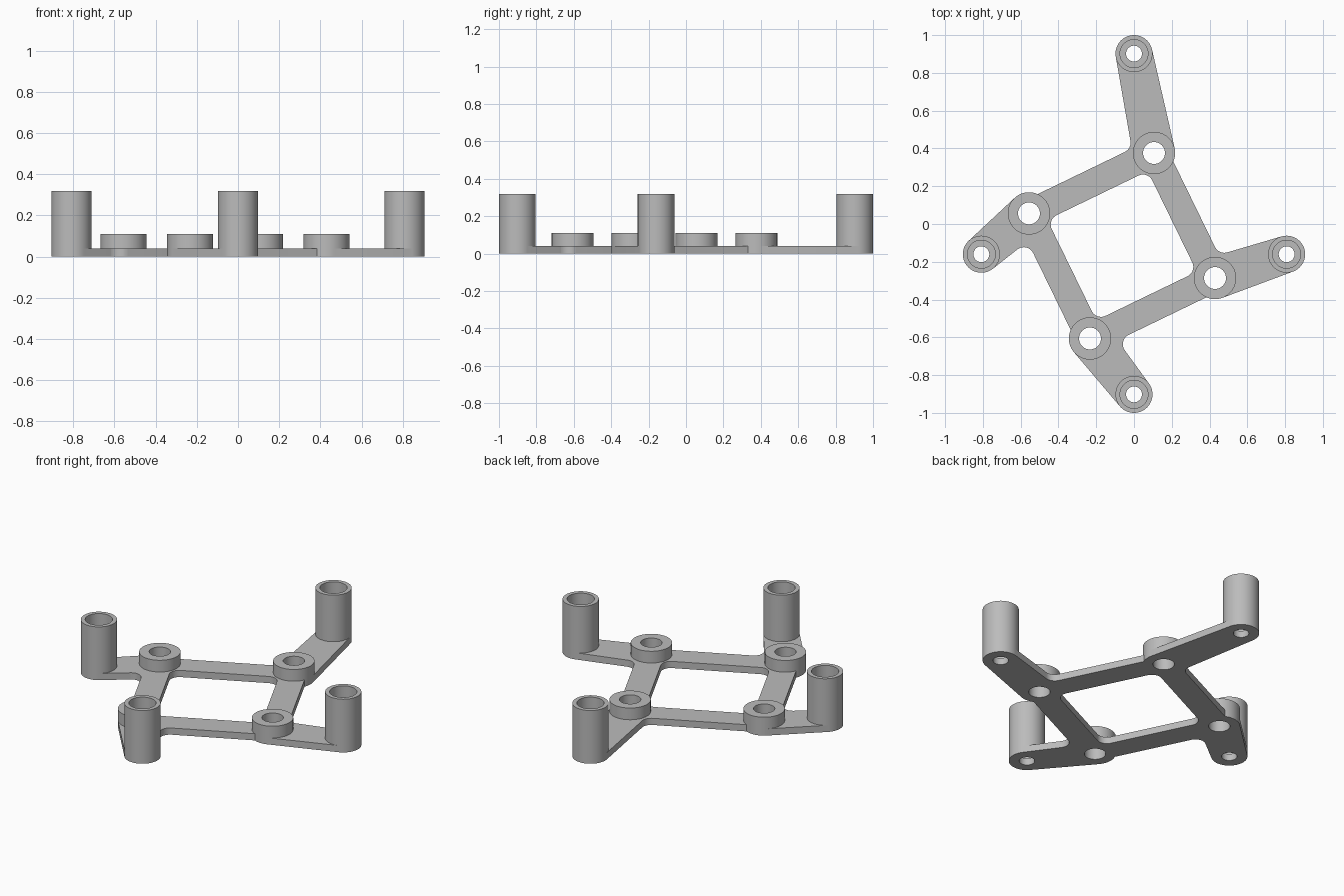
import bpy, bmesh, math
from mathutils import Vector, Matrix
from mathutils.geometry import convex_hull_2d, delaunay_2d_cdt

cube = bpy.data.objects.get("Cube")
if cube:
    bpy.data.objects.remove(cube)

SEGMENTS = 64
PLATE_TOP, SPACER_TOP, POST_TOP = 0.04, 0.11, 0.318
SPACER_R, SPACER_HOLE = 0.112, 0.058
POST_R, POST_BORE, POST_HOLE = 0.098, 0.074, 0.042
BAR_HALF, FILLET = 0.072, 0.055

# Matching rings: each spacer carries one arm that ends in a post
spacers = [Vector(p) for p in ((0.106, 0.376), (0.429, -0.286), (-0.233, -0.606), (-0.556, 0.056))]
posts = [Vector(p) for p in ((0, 0.902), (0.808, -0.16), (0, -0.902), (-0.808, -0.16))]

grey = bpy.data.materials.new("light grey")
grey.use_nodes = True
grey.diffuse_color = (0.5, 0.5, 0.5, 1)
grey.node_tree.nodes["Principled BSDF"].inputs["Base Color"].default_value = (0.5, 0.5, 0.5, 1)


def finish(name, bm):
    bmesh.ops.recalc_face_normals(bm, faces=bm.faces)
    mesh = bpy.data.meshes.new(name)
    bm.to_mesh(mesh)
    bm.free()
    mesh.materials.append(grey)
    obj = bpy.data.objects.new(name, mesh)
    bpy.context.collection.objects.link(obj)
    bpy.ops.object.select_all(action="DESELECT")
    obj.select_set(True)
    bpy.context.view_layer.objects.active = obj
    bpy.ops.object.shade_smooth_by_angle(angle=math.radians(30))


def circle(centre, radius):
    steps = [math.tau * i / SEGMENTS for i in range(SEGMENTS)]
    return [centre + radius * Vector((math.cos(a), math.sin(a))) for a in steps]


def hull(points):
    return [points[i] for i in convex_hull_2d(points)]


def side(direction, toward):
    """Unit normal of a direction, on the side of another vector."""
    n = Vector((-direction.y, direction.x)).normalized()
    return n if n.dot(toward) > 0 else -n


def fillet(centre, n1, c1, n2, c2):
    """Web that rounds the inside corner between two edges n.x = c."""
    q = Matrix((n1, n2)).inverted() @ Vector((c1 + FILLET, c2 + FILLET))
    arc = [centre + q - FILLET * n1.slerp(n2, i / 10) for i in range(11)]
    return [centre] + arc


def tube(name, centre, outer, inner, bottom, top):
    bm = bmesh.new()
    rings = [[bm.verts.new((p.x, p.y, z)) for p in circle(centre, r)]
             for r, z in ((outer, bottom), (outer, top), (inner, top), (inner, bottom))]
    for k in range(4):
        a, b = rings[k], rings[(k + 1) % 4]
        for i in range(SEGMENTS):
            j = (i + 1) % SEGMENTS
            bm.faces.new((a[i], a[j], b[j], b[i]))
    finish(name, bm)


# Flat outlines of the frame: bars, arms and rounded inside corners
solids, holes = [], []
for i, s in enumerate(spacers):
    following, previous = spacers[(i + 1) % 4], spacers[i - 1]
    to_next, to_prev, to_post = following - s, previous - s, posts[i] - s

    w = side(to_next, to_prev) * BAR_HALF
    solids.append(hull([s + w, s - w, following + w, following - w]))
    solids.append(hull(circle(s, SPACER_R) + circle(posts[i], POST_R)))
    solids.append(fillet(s, side(to_next, to_prev), BAR_HALF, side(to_prev, to_next), BAR_HALF))

    # Arm edge is tangent to both discs; round it into the nearer bar
    u = to_post.normalized()
    bar = max((to_next, to_prev), key=lambda d: d.normalized().dot(u))
    lean = (SPACER_R - POST_R) / to_post.length
    arm_n = u * lean + side(u, bar) * math.sqrt(1 - lean * lean)
    solids.append(fillet(s, arm_n, SPACER_R, side(bar, u), BAR_HALF))

    holes += [circle(s, SPACER_HOLE), circle(posts[i], POST_HOLE)]

# Merge the outlines, drop the holes and extrude the plate
points, loops = [], []
for outline in solids + holes:
    area = sum(a.cross(b) for a, b in zip(outline, outline[1:] + outline[:1]))
    if area < 0:
        outline = outline[::-1]
    loops.append(list(range(len(points), len(points) + len(outline))))
    points += outline
coords, _, faces, _, _, sources = delaunay_2d_cdt(points, [], loops, 0, 1e-5)

bm = bmesh.new()
verts = [bm.verts.new((p.x, p.y, 0)) for p in coords]
for face, source in zip(faces, sources):
    if source and max(source) < len(solids):
        bm.faces.new([verts[i] for i in face])
bmesh.ops.delete(bm, geom=[v for v in bm.verts if not v.link_faces], context="VERTS")
bmesh.ops.dissolve_limit(bm, angle_limit=0.01, verts=bm.verts, edges=bm.edges)
top = bmesh.ops.extrude_face_region(bm, geom=bm.faces[:], use_keep_orig=True)["geom"]
bmesh.ops.translate(bm, vec=(0, 0, PLATE_TOP), verts=[g for g in top if isinstance(g, bmesh.types.BMVert)])
finish("base_frame", bm)

# Low spacers on the frame corners and tall posts on the arm ends
for label, s, p in zip(("back", "left", "front", "right"), spacers, posts):
    tube(label + "_spacer", s, SPACER_R, SPACER_HOLE, PLATE_TOP, SPACER_TOP)
    tube(label + "_post", p, POST_R, POST_BORE, PLATE_TOP, POST_TOP)
